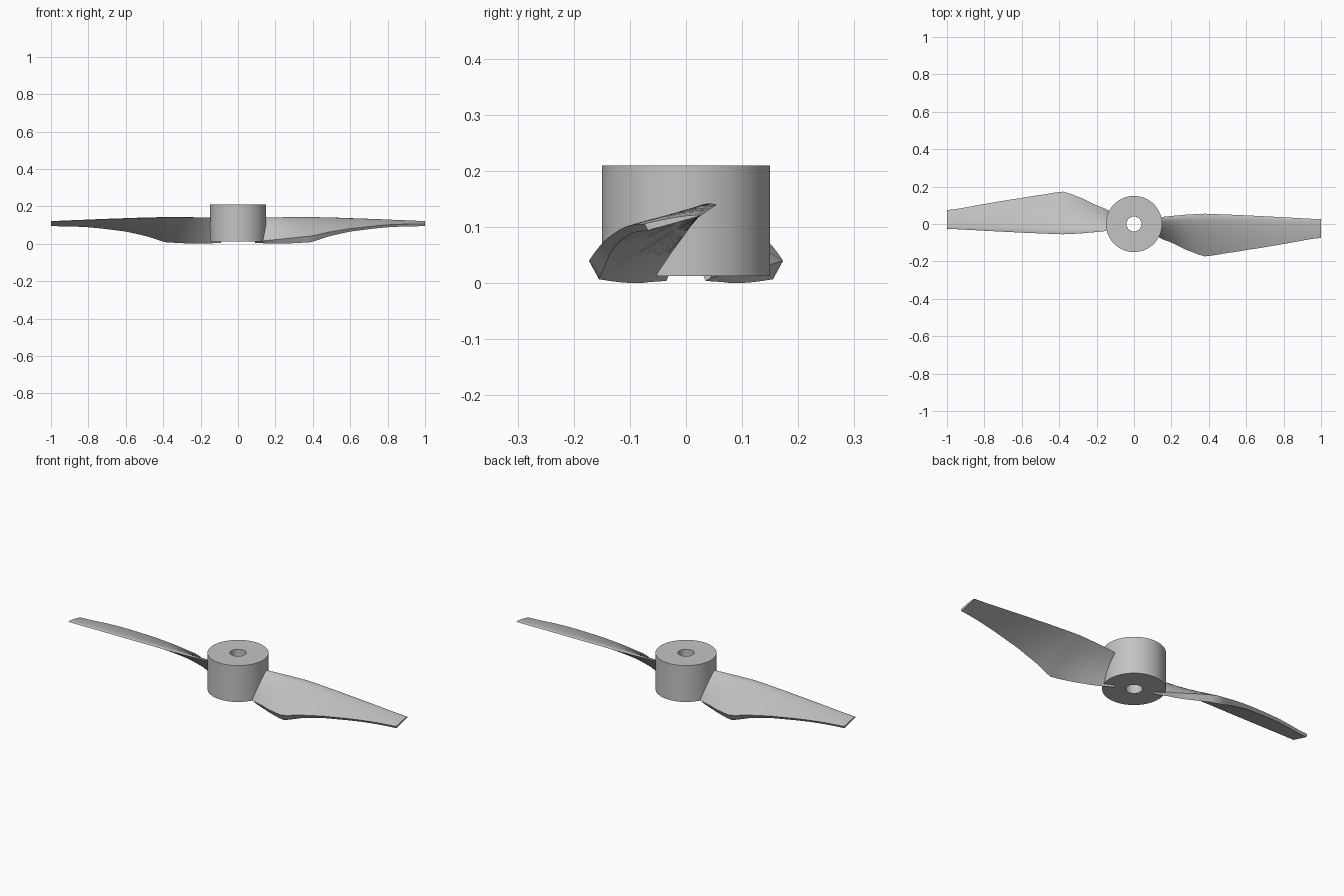
import bpy
import bmesh
import math
from mathutils import Vector

cube = bpy.data.objects.get("Cube")
if cube:
    bpy.data.objects.remove(cube, do_unlink=True)

GREY = (0.55, 0.55, 0.55, 1.0)
grey = bpy.data.materials.new("plain grey")
grey.use_nodes = True
grey.diffuse_color = GREY
grey.node_tree.nodes["Principled BSDF"].inputs["Base Color"].default_value = GREY


def make_object(name, bm):
    bmesh.ops.recalc_face_normals(bm, faces=bm.faces)
    mesh = bpy.data.meshes.new(name)
    bm.to_mesh(mesh)
    bm.free()
    mesh.materials.append(grey)
    obj = bpy.data.objects.new(name, mesh)
    bpy.context.collection.objects.link(obj)
    bpy.ops.object.select_all(action="DESELECT")
    obj.select_set(True)
    bpy.context.view_layer.objects.active = obj
    bpy.ops.object.shade_smooth_by_angle(angle=math.radians(30))
    return obj


def bridge_rings(bm, rings, closed=False):
    pairs = list(zip(rings, rings[1:]))
    if closed:
        pairs.append((rings[-1], rings[0]))
    for a, b in pairs:
        for i in range(len(a)):
            j = (i + 1) % len(a)
            bm.faces.new((a[i], a[j], b[j], b[i]))


# Hub: a thick tube around the shaft hole
OUTER, BORE, BOTTOM, TOP = 0.15, 0.04, 0.013, 0.21
SEGMENTS = 72
bm = bmesh.new()
rings = []
for radius, z in ((OUTER, BOTTOM), (OUTER, TOP), (BORE, TOP), (BORE, BOTTOM)):
    angles = [math.tau * i / SEGMENTS for i in range(SEGMENTS)]
    rings.append([bm.verts.new((radius * math.cos(a), radius * math.sin(a), z))
                  for a in angles])
bridge_rings(bm, rings, closed=True)
make_object("hub", bm)

# Blade stations: x, lower leading corner (y, z), upper leading corner (y, z),
# trailing edge (y, z), bulge of the upper face
STATIONS = [
    (0.09, -0.035, 0.004, -0.045, 0.01, 0.02, 0.14, 0.012),
    (0.15, -0.065, 0.002, -0.08, 0.017, 0.037, 0.14, 0.014),
    (0.2, -0.085, 0, -0.1, 0.022, 0.043, 0.14, 0.015),
    (0.28, -0.12, 0.002, -0.138, 0.03, 0.05, 0.14, 0.015),
    (0.38, -0.155, 0.007, -0.173, 0.04, 0.055, 0.14, 0.014),
    (0.48, -0.142, 0.038, -0.158, 0.061, 0.051, 0.138, 0.012),
    (0.6, -0.127, 0.065, -0.139, 0.081, 0.046, 0.134, 0.01),
    (0.8, -0.098, 0.088, -0.107, 0.101, 0.036, 0.127, 0.007),
    (1, -0.068, 0.094, -0.074, 0.106, 0.026, 0.12, 0.004),
]
STEPS = 3


def spline(a, b, c, d, t):
    """Catmull-Rom between b and c."""
    return b + 0.5 * t * (c - a + t * (2 * a - 5 * b + 4 * c - d + t * (3 * (b - c) + d - a)))


def refine(rows):
    """Smooth a run of stations; its two ends stay as corners."""
    padded = [rows[0]] + rows + [rows[-1]]
    result = []
    for quad in zip(padded, padded[1:], padded[2:], padded[3:]):
        for s in range(STEPS):
            t = s / STEPS
            row = [spline(*vals, t) for vals in zip(*quad)]
            row[0] = quad[1][0] + (quad[2][0] - quad[1][0]) * t
            result.append(row)
    return result + [list(rows[-1])]


def section(x, low_y, low_z, up_y, up_z, trail_y, trail_z, bulge):
    low = Vector((x, low_y, low_z))
    up = Vector((x, up_y, up_z))
    trail = Vector((x, trail_y, trail_z))
    chord = (trail - up).normalized()
    normal = Vector((0, -chord.z, chord.y))
    points = [low, up]
    # Domed upper face ending in a round trailing edge
    for u in (0.85, 0.7, 0.55, 0.4, 0.25, 0.12, 0.04):
        points.append(trail.lerp(up, u) + normal * bulge * 2.6 * math.sqrt(u) * (1 - u))
    points.append(trail)
    points += [trail.lerp(low, u) for u in (0.05, 0.35, 0.7)]
    return points


# Two twisted blades, half a turn apart; the planform has a corner at the widest station
WIDEST = 4
rows = refine(STATIONS[:WIDEST + 1])[:-1] + refine(STATIONS[WIDEST:])
for name, turn in (("left_blade", 0), ("right_blade", math.pi)):
    bm = bmesh.new()
    rings = [[bm.verts.new(p) for p in section(*row)] for row in rows]
    bridge_rings(bm, rings)
    bm.faces.new(rings[0])
    bm.faces.new(rings[-1])
    blade = make_object(name, bm)
    blade.rotation_euler.z = turn
